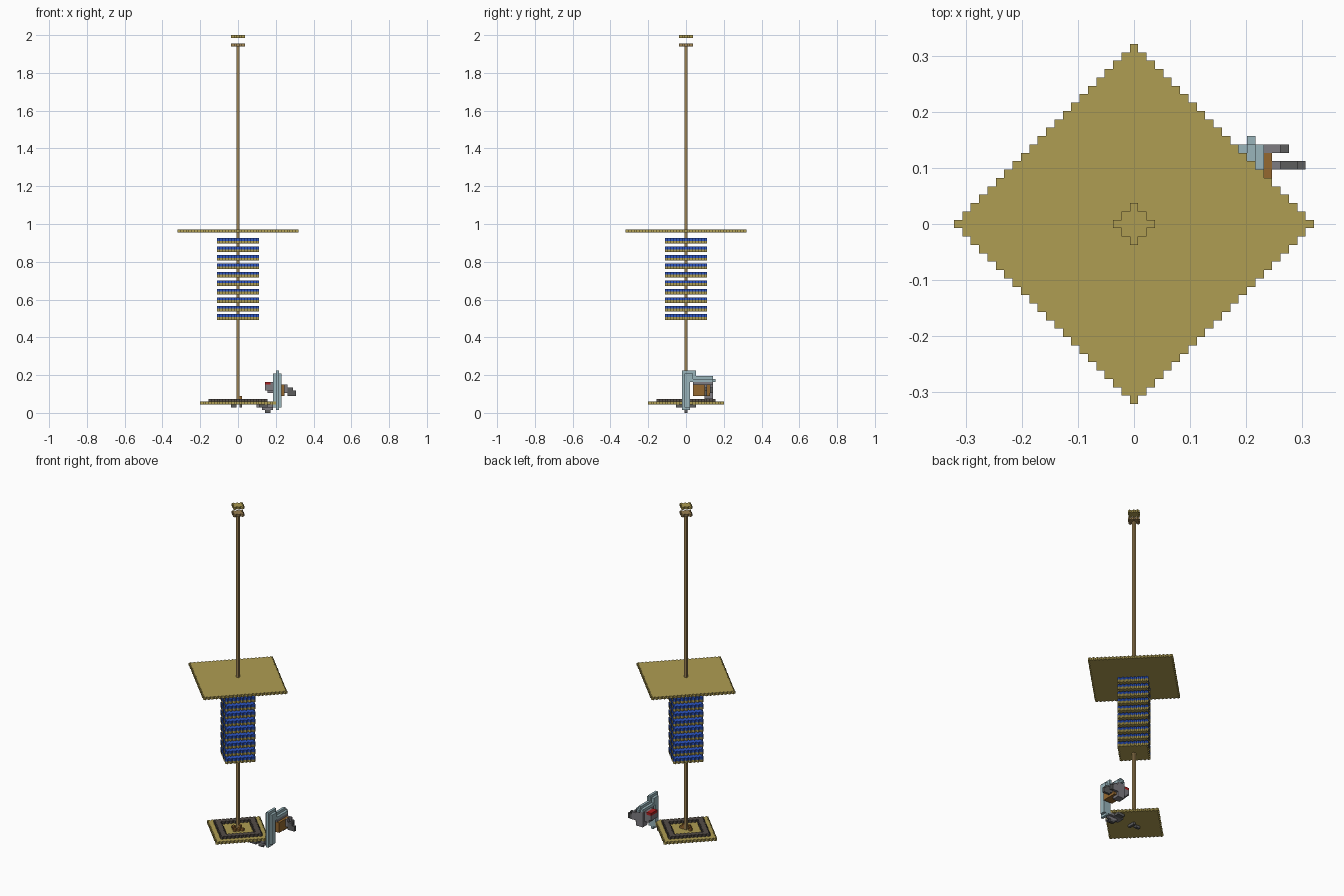
import bpy, bmesh
from mathutils import Vector

cube = bpy.data.objects.get("Cube")
if cube:
    bpy.data.objects.remove(cube, do_unlink=True)

V = 2 / 134  # edge of one block


def material(name, r, g, b):
    m = bpy.data.materials.new(name)
    m.use_nodes = True
    m.diffuse_color = (r, g, b, 1)
    bsdf = next(n for n in m.node_tree.nodes if n.type == 'BSDF_PRINCIPLED')
    bsdf.inputs["Base Color"].default_value = (r, g, b, 1)
    return m


GOLD = material("gold", .43, .34, .085)
BROWN = material("rod brown", .33, .22, .085)
BLUE = material("deep blue", .025, .09, .55)
DARK = material("dark stone", .09, .075, .065)
STEEL = material("pale steel", .32, .46, .50)
GREY = material("mid grey", .21, .20, .22)
IRON = material("iron grey", .11, .11, .11)
COPPER = material("copper", .30, .14, .03)
RED = material("red", .42, .015, .015)


def blocks(name, cells, mat):
    """Join unit blocks into one mesh, keeping only the outer faces."""
    cells = set(cells)
    bm = bmesh.new()
    verts = {}

    def corner(p):
        if p not in verts:
            verts[p] = bm.verts.new(((p[0] - .5) * V, (p[1] - .5) * V, p[2] * V))
        return verts[p]

    for c in cells:
        for axis in range(3):
            for side in (0, 1):
                n = list(c)
                n[axis] += 2 * side - 1
                if tuple(n) in cells:
                    continue
                u, w = (axis + 1) % 3, (axis + 2) % 3
                ring = []
                for du, dw in ((0, 0), (1, 0), (1, 1), (0, 1)):
                    p = list(c)
                    p[axis] += side
                    p[u] += du
                    p[w] += dw
                    ring.append(corner(tuple(p)))
                if not side:
                    ring.reverse()
                bm.faces.new(ring)
    mesh = bpy.data.meshes.new(name)
    bm.to_mesh(mesh)
    bm.free()
    mesh.materials.append(mat)
    ob = bpy.data.objects.new(name, mesh)
    bpy.context.scene.collection.objects.link(ob)
    return ob


def box(x0, x1, y0, y1, z0, z1):
    return {(x, y, z) for x in range(x0, x1 + 1)
            for y in range(y0, y1 + 1) for z in range(z0, z1 + 1)}


def diamond(radius, z, hole=0):
    return {c for c in box(-radius, radius, -radius, radius, z, z)
            if hole <= abs(c[0]) + abs(c[1]) <= radius}


# Central rod and the plates along it
blocks("rod", box(0, 0, 0, 0, 4, 129), BROWN)
blocks("top_cap", diamond(2, 133), GOLD)
blocks("lower_cap", diamond(2, 130), BROWN)
blocks("main_plate", diamond(21, 64), GOLD)

# Stack of two-layer discs
for i in range(10):
    z = 33 + 3 * i
    blocks(f"stack_disc_{i + 1}", diamond(7, z), GOLD)
    blocks(f"stack_top_{i + 1}", diamond(7, z + 1), BLUE)

# Base with raised ring and small centre fittings
blocks("base_plate", diamond(13, 3), GOLD)
blocks("base_ring", diamond(10, 4, 8), DARK)
blocks("centre_fitting", diamond(2, 4, 2) & box(-2, 2, -2, 0, 4, 4)
       | box(1, 1, 0, 0, 4, 5), COPPER)
blocks("under_fitting", box(-2, -1, 0, 0, 2, 2) | box(1, 1, -1, 1, 2, 2), IRON)

# Hooked frame beside the base
frame = box(14, 14, -1, 1, 1, 14) | box(14, 14, 2, 3, 12, 14)
frame |= box(14, 14, 3, 9, 12, 12) | box(14, 14, 9, 10, 11, 11)
for x in (13, 15):
    frame |= box(x, x, 0, 1, 2, 13) | box(x, x, 0, 9, 11, 11)
    frame |= box(x, x, 1, 2, 11, 13)
blocks("frame", frame, STEEL)

# Claw reaching under the base
blocks("claw", box(7, 12, -1, 1, 2, 2) | box(9, 12, 0, 0, 1, 1), GREY)
blocks("claw_prongs", box(8, 10, -3, -2, 2, 2) | box(8, 10, 2, 3, 2, 2)
       | box(10, 11, 0, 0, 0, 0), IRON)

# Machine body hung below the frame arm
blocks("body", box(13, 16, 3, 6, 6, 9) | box(16, 16, 7, 8, 6, 9), COPPER)
blocks("body_top", box(13, 15, 3, 9, 10, 10) | box(13, 15, 7, 9, 5, 9), GREY)
blocks("side_housing", box(10, 12, 5, 8, 8, 9) | box(11, 12, 6, 8, 7, 7)
       | box(12, 12, 5, 8, 10, 10), GREY)
blocks("red_cover", box(10, 11, 5, 8, 10, 10), RED)
blocks("barrel_mounts", box(16, 17, 9, 9, 7, 9) | box(17, 17, 7, 7, 7, 9), GREY)
blocks("barrels", box(18, 18, 9, 9, 7, 8) | box(18, 20, 7, 7, 6, 7)
       | box(18, 19, 7, 7, 8, 8), IRON)
